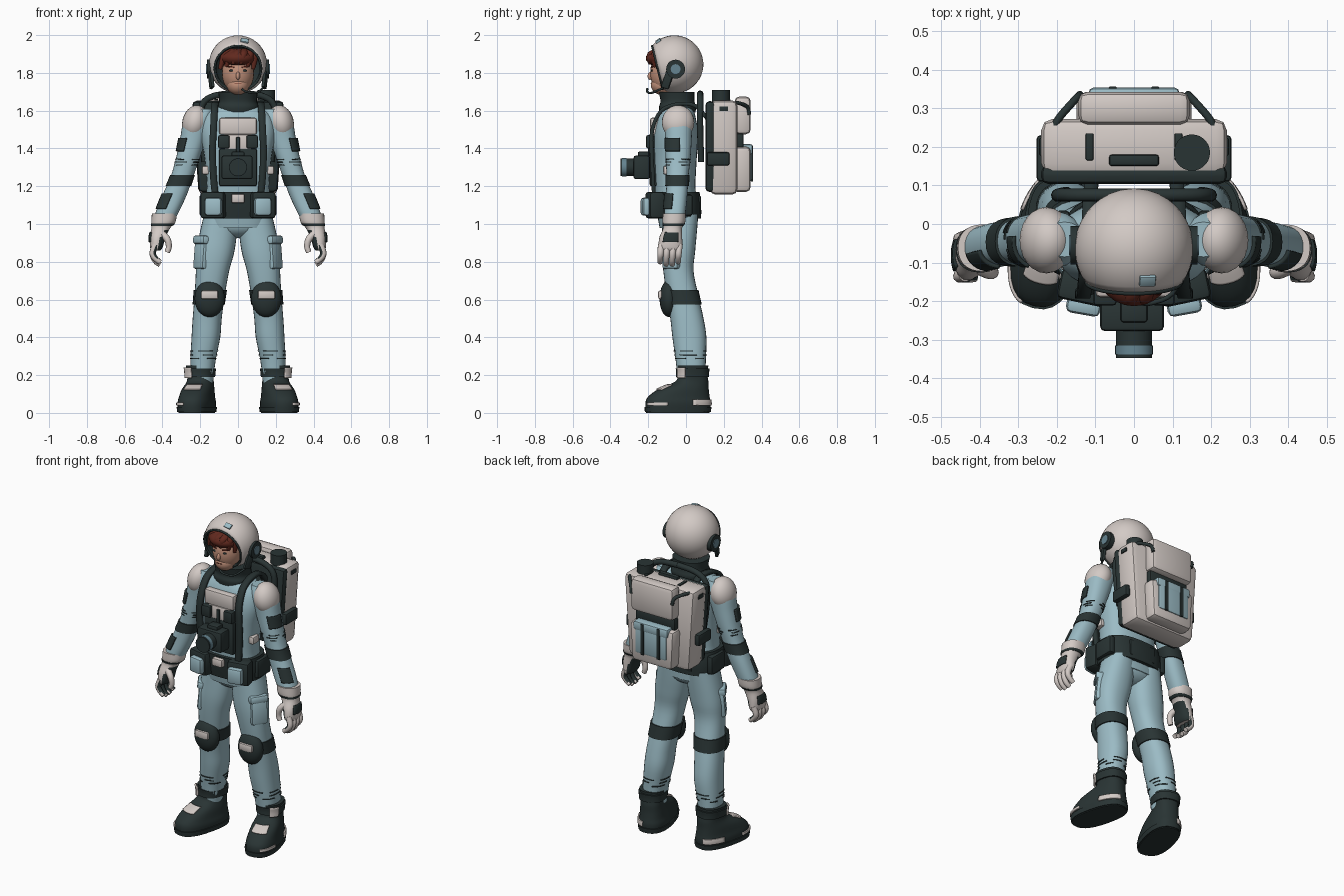
import bpy, bmesh, math, random
from mathutils import Matrix, Vector, Euler

random.seed(4)
if "Cube" in bpy.data.objects:
    bpy.data.objects.remove(bpy.data.objects["Cube"])

def material(name, *rgb):
    m = bpy.data.materials.new(name)
    m.use_nodes = True
    m.diffuse_color = (*rgb, 1)
    m.node_tree.nodes["Principled BSDF"].inputs["Base Color"].default_value = (*rgb, 1)
    return m

BLUE, WHITE = material("suit blue", .33, .5, .56), material("warm white", .65, .59, .56)
DARK, GREY = material("dark rubber", .022, .034, .034), material("lens blue", .13, .23, .28)
SKIN, HAIR = material("skin", .55, .29, .2), material("auburn hair", .12, .022, .013)

def finish(name, bm, mat, mirror=False, thick=0):
    if not thick:
        bmesh.ops.recalc_face_normals(bm, faces=bm.faces[:])
    me = bpy.data.meshes.new(name)
    bm.to_mesh(me)
    bm.free()
    me.materials.append(mat)
    ob = bpy.data.objects.new(name, me)
    bpy.context.collection.objects.link(ob)
    if thick:
        mod = ob.modifiers.new("thickness", "SOLIDIFY")
        mod.thickness, mod.offset = thick, 0
    if mirror:
        ob.modifiers.new("mirror", "MIRROR").use_mirror_merge = False
    return ob

def paint(ob, mat, rule):
    ob.data.materials.append(mat)
    for f in ob.data.polygons:
        f.material_index = int(rule(f))

def dense(pts, steps=4):
    """Smooth curve through tuples of any length."""
    out = []
    for i in range(len(pts) - 1):
        four = pts[max(i - 1, 0)], pts[i], pts[i + 1], pts[min(i + 2, len(pts) - 1)]
        for t in (k / steps for k in range(steps)):
            out.append(tuple(q + .5 * t * (r - p + t * (2 * p - 5 * q + 4 * r - s + t * (3 * (q - r) + s - p)))
                             for p, q, r, s in zip(*four)))
    return out + [pts[-1]]

def loft(name, rings, mat, n=2.3, arc=None, mirror=False, xform=Matrix()):
    """Smooth loft of level rings (x, y, z, rx, ry); an arc in degrees leaves it open."""
    bm, rows = bmesh.new(), []
    a0, a1 = arc or (0, 360)
    segs = 10 if arc else 28
    power = lambda v: math.copysign(abs(v) ** (2 / n), v)
    for x, y, z, rx, ry in dense(rings):
        angles = [math.radians(a0 + (a1 - a0) * k / segs) for k in range(segs + bool(arc))]
        rows.append([bm.verts.new((x + rx * power(math.cos(a)), y + ry * power(math.sin(a)), z)) for a in angles])
    for low, high in zip(rows, rows[1:]):
        for k in range(segs):
            j = k + 1 if arc else (k + 1) % segs
            bm.faces.new((low[k], low[j], high[j], high[k]))
    if not arc:
        bm.faces.new(rows[0])
        bm.faces.new(rows[-1])
    bm.transform(xform)
    return finish(name, bm, mat, mirror, .01 if arc else 0)

def band(name, rings, z0, z1, grow, mat, arc=None, mirror=True, **kw):
    """Strap or patch that follows the surface of a loft."""
    fine, sub = sorted(dense(rings), key=lambda r: r[2]), []
    for z in (z0, (z0 + z1) / 2, z1):
        a, b = next((a, b) for a, b in zip(fine, fine[1:]) if a[2] <= z <= b[2])
        x, y, _, rx, ry = (p + (q - p) * (z - a[2]) / (b[2] - a[2]) for p, q in zip(a, b))
        sub.append((x, y, z, rx + grow, ry + grow))
    return loft(name, sub, mat, arc=arc, mirror=mirror, **kw)

def place(c, rot=(0, 0, 0), size=(1, 1, 1)):
    return Matrix.LocRotScale(Vector(c), Euler(map(math.radians, rot)), Vector(size))

def ball(name, c, r, mat, mirror=False, rot=(0, 0, 0)):
    bm = bmesh.new()
    bmesh.ops.create_uvsphere(bm, u_segments=24, v_segments=14, radius=1, matrix=place(c, rot, r))
    return finish(name, bm, mat, mirror)

def box(name, c, size, mat, bevel=.01, mirror=False, rot=(0, 0, 0), taper=1):
    bm = bmesh.new()
    bmesh.ops.create_cube(bm, size=1, matrix=place((0, 0, 0), size=size))
    for v in bm.verts:
        v.co.x *= taper if v.co.z < 0 else 1
    bmesh.ops.bevel(bm, geom=bm.edges[:], offset=bevel, segments=2, profile=.5, affect="EDGES")
    bm.transform(place(c, rot))
    return finish(name, bm, mat, mirror)

def rod(name, p, q, r, mat, mirror=False):
    p, q = Vector(p), Vector(q)
    bm = bmesh.new()
    bmesh.ops.create_cone(bm, cap_ends=True, segments=28, radius1=r, radius2=r, depth=(q - p).length)
    bm.transform(Matrix.Translation((p + q) / 2) @ (q - p).to_track_quat("Z", "Y").to_matrix().to_4x4())
    return finish(name, bm, mat, mirror)

def tube(name, pts, r, mat, mirror=False, tip=1):
    cu = bpy.data.curves.new(name, "CURVE")
    cu.dimensions, cu.bevel_depth, cu.bevel_resolution, cu.use_fill_caps = "3D", r, 3, True
    path, spline = dense(pts), cu.splines.new("POLY")
    spline.points.add(len(path) - 1)
    for i, (point, co) in enumerate(zip(spline.points, path)):
        point.co, point.radius = (*co, 1), 1 + (tip - 1) * i / (len(path) - 1)
    guide = bpy.data.objects.new(name + " path", cu)
    bpy.context.collection.objects.link(guide)
    bm = bmesh.new()
    bm.from_mesh(guide.evaluated_get(bpy.context.evaluated_depsgraph_get()).to_mesh())
    bpy.data.objects.remove(guide)
    return finish(name, bm, mat, mirror)

# Torso, pelvis, collar and belt
torso = [(0, -.04, .98, .16, .1), (0, -.05, 1.1, .172, .11), (0, -.06, 1.2, .165, .11), (0, -.06, 1.35, .178, .117),
         (0, -.055, 1.48, .2, .118), (0, -.05, 1.57, .18, .1), (0, -.045, 1.62, .11, .08), (0, -.045, 1.64, .08, .07)]
loft("torso", torso, BLUE, n=2.5)
ball("pelvis", (0, -.035, 1), (.165, .095, .075), BLUE)
loft("collar", [(0, -.045, 1.59, .105, .095), (0, -.045, 1.62, .112, .098), (0, -.045, 1.65, .1, .09), (0, -.05, 1.7, .105, .095)], DARK)
band("belt", torso, 1.03, 1.17, .02, DARK, mirror=False, n=2.6)
box("belt_buckle", (0, -.19, 1.135), (.07, .04, .05), WHITE)
box("belt_pouch_back", (.13, -.165, 1.1), (.13, .08, .14), DARK, .015, True, (0, 0, 12))
box("belt_front_pouch", (.13, -.21, 1.092), (.09, .05, .095), BLUE, .015, True, (0, 0, 10))
box("belt_side_pouch", (.185, -.03, 1.1), (.04, .13, .11), DARK, .012, True)
box("belt_back_pouch", (0, .06, 1.1), (.18, .04, .1), DARK)

# Legs with pockets and knee pads
leg = [(.095, -.03, 1.05, .085, .095), (.105, -.035, .95, .098, .092), (.12, -.04, .85, .1, .088),
       (.135, -.04, .75, .088, .08), (.15, -.018, .62, .08, .084), (.163, .005, .5, .077, .088),
       (.17, .018, .4, .076, .09), (.185, .025, .28, .067, .08), (.192, .03, .16, .06, .072)]
loft("legs", leg, BLUE, mirror=True)
band("knee_strap", leg, .575, .65, .007, DARK)
ball("knee_pad", (.15, -.09, .605), (.08, .05, .098), DARK, True)
box("knee_plate", (.15, -.137, .625), (.09, .02, .045), WHITE, .008, True)
box("thigh_pocket", (.19, -.072, .845), (.05, .1, .17), BLUE, .015, True, (0, -5, -32))
box("thigh_pocket_flap", (.187, -.074, .915), (.062, .11, .045), BLUE, .012, True, (0, -5, -32))

# Boots turned slightly outward
boot = [(0, -.075, 0, .085, .17), (0, -.075, .05, .09, .175), (0, -.07, .085, .084, .165), (0, -.045, .125, .078, .135),
        (0, 0, .165, .068, .088), (0, .005, .2, .068, .078), (0, .005, .25, .074, .082)]
turn = Matrix.Translation((.2, .03, 0)) @ Matrix.Rotation(math.radians(14), 4, "Z")
loft("boots", boot, DARK, n=2.5, mirror=True, xform=turn)
for part, z0, z1, grow, mat, arc in (
        ("boot_sole", .004, .032, .006, DARK, None), ("boot_cuff", .19, .235, .008, DARK, None),
        ("boot_instep_plate", .122, .148, .003, WHITE, (-118, -62)), ("boot_heel_stripe", .04, .07, .002, WHITE, (15, 75)),
        ("boot_toe_stripe", .04, .055, .002, WHITE, (-75, -20)), ("boot_buckle", .185, .24, .012, WHITE, (-75, -35))):
    band(part, boot, z0, z1, grow, mat, arc, n=2.5, xform=turn)

# Arms with pads, bands and patches, creases on sleeves and trousers
arm = [(.18, -.04, 1.61, .045, .045), (.21, -.04, 1.55, .075, .072), (.237, -.04, 1.45, .07, .07),
       (.265, -.042, 1.35, .063, .066), (.297, -.045, 1.25, .06, .058), (.337, -.05, 1.15, .064, .057),
       (.38, -.06, 1.05, .06, .056), (.4, -.065, 1, .05, .05)]
loft("arms", arm, BLUE, mirror=True)
ball("shoulder_pad", (.227, -.042, 1.538), (.068, .086, .092), WHITE, True, (0, -14, 0))
band("arm_band", arm, 1.2, 1.26, .006, DARK)
band("upper_arm_patch", arm, 1.385, 1.455, .005, DARK, (-65, 5))
band("forearm_patch", arm, 1.08, 1.16, .005, DARK, (-80, -15))
for limb, part, levels in ((arm, "sleeve_crease", (1.31, 1.325, 1.34)), (leg, "trouser_crease", (.285, .305, .325))):
    for z in levels:
        for start in range(random.randint(0, 60), 360, 90):
            band(part, limb, z, z + .005, -.001, DARK, (start, start + random.uniform(30, 65)))

# Gloves, dark on the palm side
glove = [(.39, -.062, 1.055, .066, .061), (.395, -.064, 1.01, .064, .06), (.408, -.07, .98, .05, .05),
         (.425, -.08, .93, .042, .06), (.432, -.083, .88, .034, .063), (.435, -.083, .86, .025, .055)]
palm = lambda f: f.normal.x < -.4 and f.center.z < .965
paint(loft("gloves", glove, WHITE, mirror=True), DARK, palm)
band("glove_strap", glove, .99, 1.002, .003, DARK)
band("glove_back_patch", glove, .905, .955, .002, DARK, (-35, 35))
for k in range(4):
    y, drop = -.035 - .032 * k, .012 * (k in (0, 3))
    paint(tube("finger", [(.437, y, .89), (.452, y - .004, .845), (.437, y - .006, .805 + drop),
                          (.412, y - .006, .785 + drop)], .0185, WHITE, True, .75), DARK, palm)
tube("thumb", [(.405, -.11, .95), (.375, -.125, .92), (.366, -.125, .88), (.375, -.125, .85)], .02, WHITE, True, .7)

# Head and swept hair
ball("head", (0, -.1, 1.8), (.085, .09, .115), SKIN)
ball("jaw", (0, -.12, 1.737), (.06, .066, .056), SKIN)
ball("nose", (0, -.187, 1.785), (.011, .016, .022), SKIN, rot=(-15, 0, 0))
ball("eye", (.034, -.18, 1.812), (.014, .005, .006), DARK, True)
box("brow", (.036, -.179, 1.832), (.036, .009, .007), HAIR, .002, True, (0, -6, 12))
box("mouth", (0, -.183, 1.742), (.036, .008, .004), HAIR, .001)
ball("hair", (0, -.115, 1.878), (.098, .098, .05), HAIR)
for x in (-.088, -.055, -.02, .02, .058, .088):
    tube("hair_lock", [(x * .6 + .02, -.135, 1.9), (x * .9 + .01, -.2 + abs(x) * .6, 1.893),
                       (x - .008, -.2 + abs(x) * .6, 1.855 - abs(x) * .4)], .032, HAIR, tip=.3)

# Helmet shell cut open toward the face, dark lining
aim = Matrix.Translation((0, -.062, 1.845)) @ Vector((0, -.97, -.24)).to_track_quat("Z", "Y").to_matrix().to_4x4()
bm, cut = bmesh.new(), math.cos(math.radians(54)) * .154
bmesh.ops.create_uvsphere(bm, u_segments=36, v_segments=20, radius=.154)
bmesh.ops.delete(bm, geom=[f for f in bm.faces if f.calc_center_median().z > cut], context="FACES")
bm.transform(aim)
helmet = finish("helmet", bm, WHITE, thick=.012)
helmet.data.materials.append(DARK)
shell = helmet.modifiers["thickness"]
shell.offset, shell.material_offset, shell.material_offset_rim = -1, 1, 1
turns = [math.tau * k / 16 for k in range(17)]
tube("helmet_rim", [tuple(aim @ Vector((.123 * math.cos(a), .123 * math.sin(a), cut))) for a in turns], .006, DARK)
rod("ear_pod", (.13, -.055, 1.82), (.165, -.055, 1.82), .05, DARK, True)
rod("ear_pod_disc", (.16, -.055, 1.82), (.169, -.055, 1.82), .026, GREY, True)
box("ear_guard", (.143, -.095, 1.77), (.02, .045, .11), DARK, .008, True, (-20, 0, -18))
box("helmet_badge", (.035, -.147, 1.97), (.042, .03, .012), BLUE, .003, rot=(36, 8, 0))
tube("microphone", [(.14, -.1, 1.73), (.1, -.18, 1.695), (.045, -.205, 1.7), (.02, -.205, 1.715)], .006, DARK)

# Shoulder straps
bm = bmesh.new()
strap = dense([(.11, .11, 1.56), (.115, .05, 1.625), (.12, -.04, 1.635), (.125, -.13, 1.6), (.13, -.178, 1.5),
               (.135, -.182, 1.38), (.13, -.175, 1.25), (.12, -.17, 1.15)])
rows = [[bm.verts.new((x + e, y, z)) for e in (-.018, .018)] for x, y, z in strap]
for a, b in zip(rows, rows[1:]):
    bm.faces.new((a[0], a[1], b[1], b[0]))
finish("shoulder_strap", bm, DARK, True, .02)

# Chest harness and camera
box("chest_panel", (0, -.165, 1.518), (.2, .05, .09), WHITE, .012)
box("chest_plate", (0, -.168, 1.43), (.15, .04, .09), WHITE)
box("harness_box", (.075, -.188, 1.435), (.06, .045, .07), DARK, .008, True)
box("harness_vest", (0, -.172, 1.3), (.2, .04, .2), DARK)
box("side_buckle", (.172, -.09, 1.285), (.035, .06, .045), WHITE, .008, True)
box("chest_tab", (0, -.19, 1.4), (.02, .02, .12), DARK, .004)
box("camera_body", (-.005, -.235, 1.3), (.165, .085, .125), DARK, .012)
box("camera_top", (0, -.225, 1.368), (.07, .06, .03), DARK, .008)
rod("camera_lens", (0, -.26, 1.3), (0, -.347, 1.3), .047, DARK)
rod("camera_lens_ring", (0, -.315, 1.3), (0, -.338, 1.3), .049, GREY)

# Backpack
box("pack_shell", (0, .2, 1.405), (.485, .145, .5), WHITE, .03, taper=.86)
box("pack_frame", (0, .128, 1.41), (.485, .05, .48), DARK, .02, taper=.86)
box("pack_upper_pocket", (0, .3, 1.575), (.29, .085, .2), WHITE, .025)
box("pack_lower_pocket", (0, .295, 1.29), (.3, .095, .24), WHITE, .025, taper=.92)
box("pack_pocket_gap", (0, .28, 1.44), (.27, .05, .08), DARK)
box("pack_pouch", (0, .315, 1.32), (.22, .07, .19), BLUE, .015)
box("pack_pouch_flap", (0, .318, 1.395), (.235, .07, .055), BLUE, .012)
box("pack_pouch_strap", (.055, .349, 1.32), (.022, .014, .19), DARK, .004, True)
tube("pack_side_strap", [(.205, .255, 1.64), (.19, .28, 1.64), (.15, .325, 1.62), (.14, .335, 1.58)], .01, DARK, True)
box("pack_top_strap", (.115, .2, 1.655), (.02, .07, .012), DARK, .003, True)
box("pack_top_grip", (0, .165, 1.66), (.13, .03, .025), DARK, .008)
rod("pack_cap", (.15, .185, 1.64), (.15, .185, 1.71), .047, DARK)
box("pack_side_clamp", (.235, .17, 1.345), (.035, .12, .07), DARK, .01, True)
box("pack_side_vent", (.241, .2, 1.61), (.009, .045, .025), DARK, .003, True)
tube("air_hose", [(.175, .08, 1.33), (.195, .075, 1.5), (.19, .075, 1.63), (.12, .075, 1.68), (0, .075, 1.69)], .017, DARK, True)

# Smooth shading that keeps hard edges
for o in bpy.context.collection.objects:
    o.select_set(o.type == "MESH")
bpy.context.view_layer.objects.active = helmet
bpy.ops.object.shade_smooth_by_angle(angle=math.radians(40))
